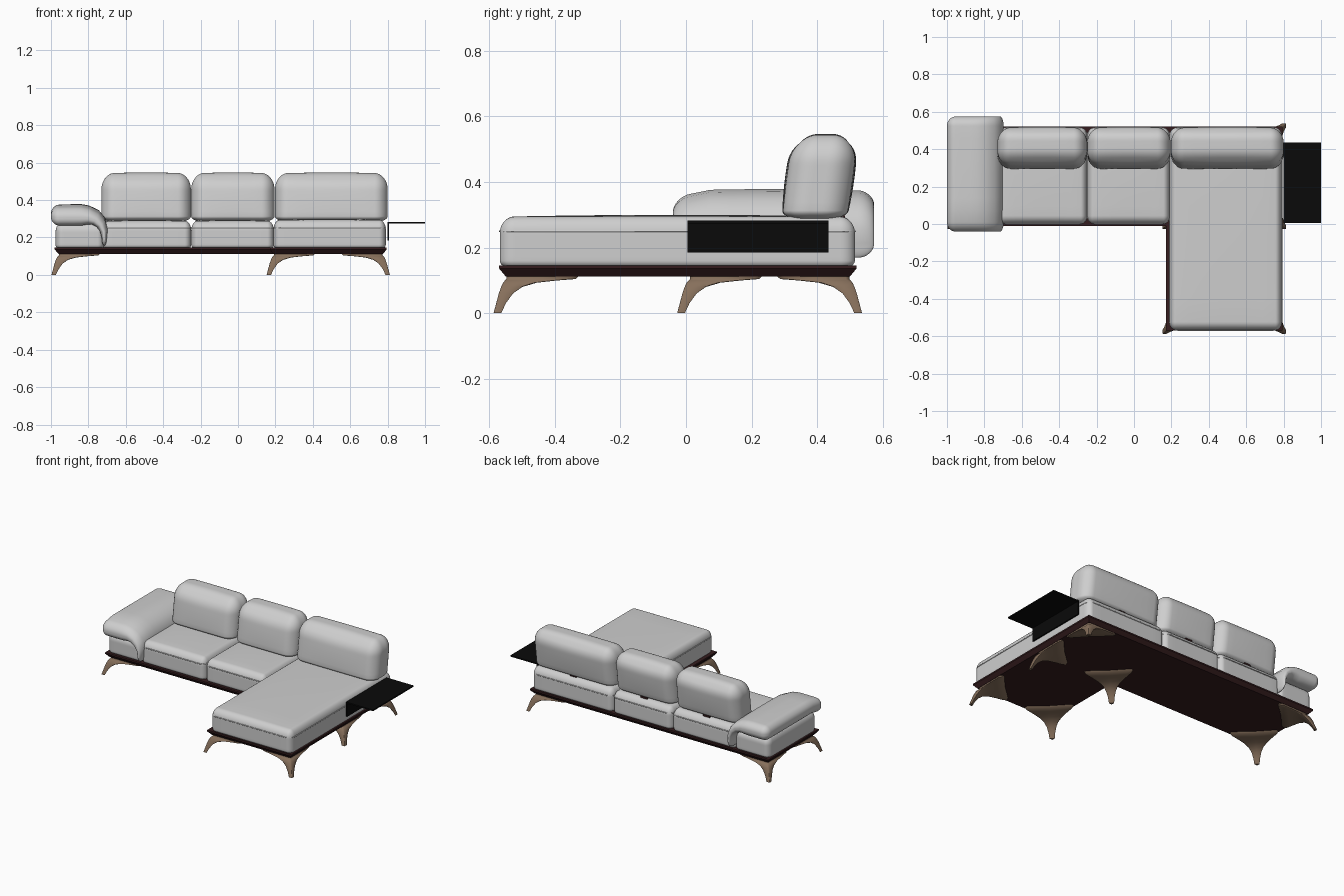
import bpy, bmesh, math
from mathutils import Vector

cube = bpy.data.objects.get("Cube")
if cube:
    bpy.data.objects.remove(cube)


def material(name, r, g, b):
    m = bpy.data.materials.new(name)
    m.use_nodes = True
    m.diffuse_color = (r, g, b, 1)
    bsdf = m.node_tree.nodes["Principled BSDF"]
    bsdf.inputs["Base Color"].default_value = (r, g, b, 1)
    bsdf.inputs["Roughness"].default_value = 0.6
    return m


LEATHER = material("light grey leather", 0.62, 0.62, 0.62)
PLINTH = material("dark maroon wood", 0.035, 0.012, 0.013)
BRONZE = material("tan bronze", 0.24, 0.16, 0.105)
BLACK = material("black lacquer", 0.003, 0.003, 0.003)


def finish(bm, name, mat, smooth=None):
    bmesh.ops.recalc_face_normals(bm, faces=bm.faces)
    mesh = bpy.data.meshes.new(name)
    bm.to_mesh(mesh)
    bm.free()
    mesh.materials.append(mat)
    ob = bpy.data.objects.new(name, mesh)
    bpy.context.collection.objects.link(ob)
    if smooth:
        bpy.ops.object.select_all(action="DESELECT")
        ob.select_set(True)
        bpy.context.view_layer.objects.active = ob
        bpy.ops.object.shade_smooth_by_angle(angle=math.radians(smooth))
    return ob


def cushion(name, lo, hi, r, puff=(0, 0, 0), low_r=None, deform=None):
    """Rounded box with a radius per axis, puffed faces and an optional bend."""
    corner, steps = 5, 18
    lo, hi = Vector(lo), Vector(hi)
    mid, half = (lo + hi) / 2, (hi - lo) / 2
    bm = bmesh.new()
    bmesh.ops.create_cube(bm, size=2)
    bmesh.ops.subdivide_edges(bm, edges=bm.edges[:], cuts=steps - 1, use_grid_fill=True)
    for v in bm.verts:
        core, d, w = Vector(), Vector(), Vector()
        for a in range(3):
            i = round((v.co[a] + 1) / 2 * steps)
            rad = low_r if (a == 2 and low_r and i < steps / 2) else r[a]
            flat = half[a] - rad
            edge = min(i, steps - i)
            sign = 1 if i > steps / 2 else -1
            if edge <= corner:
                core[a] = sign * flat
                d[a] = sign * math.tan((1 - edge / corner) * math.pi / 4)
            else:
                core[a] = flat * (2 * (i - corner) / (steps - 2 * corner) - 1)
            w[a] = (core[a] + d[a] * rad) / half[a]
            v.co[a] = rad
        d.normalize()
        p = Vector([core[a] + d[a] * v.co[a] for a in range(3)])
        for a in range(3):
            b, c = (a + 1) % 3, (a + 2) % 3
            p[a] += puff[a] * w[a] * (1 - w[b] ** 2) * (1 - w[c] ** 2)
        v.co = deform(p) if deform else p + mid
    return finish(bm, name, LEATHER, 60)


def box(name, lo, hi, mat):
    bm = bmesh.new()
    bmesh.ops.create_cube(bm, size=1)
    for v in bm.verts:
        v.co = [(l + h) / 2 + c * (h - l) for c, l, h in zip(v.co, lo, hi)]
    return finish(bm, name, mat)


def loft(name, rings, mat, smooth=None):
    bm = bmesh.new()
    loops = [[bm.verts.new(p) for p in ring] for ring in rings]
    n = len(loops[0])
    for a, b in zip(loops, loops[1:]):
        for i in range(n):
            bm.faces.new((a[i], a[(i + 1) % n], b[(i + 1) % n], b[i]))
    bm.faces.new(loops[0])
    bm.faces.new(loops[-1])
    return finish(bm, name, mat, smooth)


def seam(name, lo, hi, z, r=0.045):
    """Fine piping following a rounded rectangle."""
    cu = bpy.data.curves.new(name, "CURVE")
    cu.dimensions = "3D"
    cu.bevel_depth = 0.003
    cu.bevel_resolution = 1
    pts = []
    for q, (cx, cy) in enumerate(((hi[0] - r, hi[1] - r), (lo[0] + r, hi[1] - r),
                                  (lo[0] + r, lo[1] + r), (hi[0] - r, lo[1] + r))):
        for k in range(5):
            t = (q + k / 4) * math.pi / 2
            pts.append((cx + r * math.cos(t), cy + r * math.sin(t), z, 1))
    sp = cu.splines.new("POLY")
    sp.points.add(len(pts) - 1)
    for p, co in zip(sp.points, pts):
        p.co = co
    sp.use_cyclic_u = True
    ob = bpy.data.objects.new(name, cu)
    cu.materials.append(LEATHER)
    bpy.context.collection.objects.link(ob)


# L-shaped plinth, flared toward the top
CORNERS = [(-0.96, 0.50, -1, 1), (-0.96, 0.01, -1, -1), (0.19, 0.01, -1, -1),
           (0.19, -0.55, -1, -1), (0.775, -0.55, 1, -1), (0.775, 0.50, 1, 1)]
loft("plinth", [[(x + sx * o, y + sy * o, z) for x, y, sx, sy in CORNERS]
                for o, z in ((0, 0.112), (0.02, 0.136), (0.02, 0.146))], PLINTH)

# Splayed legs, each spreading into a triangular mounting pad
PROFILE = [(0, -0.037, 0.024), (0.03, -0.029, 0.030), (0.06, -0.021, 0.044),
           (0.08, -0.014, 0.066), (0.093, -0.008, 0.105), (0.1, -0.002, 0.165),
           (0.104, 0.002, 0.215), (0.113, 0.002, 0.225)]
OUTLINE = [(0, 0.05), (0.05, 0), (0.5, 0), (0.9, 0), (0.98, 0.04), (0.96, 0.12),
           (0.52, 0.52), (0.12, 0.96), (0.04, 0.98), (0, 0.9), (0, 0.5)]
for n, (x, y, sx, sy) in enumerate(CORNERS + [(0.775, 0.01, 1, -1)]):
    loft(f"leg_{n + 1}", [[(x - sx * (o + s * u), y - sy * (o + s * v), z)
                           for u, v in OUTLINE] for z, o, s in PROFILE], BRONZE, 50)

# Seat cushions with piping
SEATS = [("left_bay_seat", -0.725, -0.25, 0.0, 0.288),
         ("middle_seat", -0.25, 0.192, 0.0, 0.288),
         ("chaise_seat", 0.19, 0.79, -0.568, 0.294)]
for name, x0, x1, y0, top in SEATS:
    cushion(name, (x0, y0, 0.135), (x1, 0.515, top), (0.035, 0.045, 0.05),
            (0, 0, 0.006), low_r=0.025)
    seam(name + "_piping", (x0, y0), (x1, 0.515), 0.25)
cushion("arm_support", (-0.975, 0.0, 0.135), (-0.715, 0.515, 0.28),
        (0.035, 0.045, 0.05), low_r=0.025)

# Leaning back cushions and their brackets
for name, x0, x1 in (("right_back_cushion", -0.73, -0.252),
                     ("middle_back_cushion", -0.25, 0.195),
                     ("left_back_cushion", 0.198, 0.8)):
    mx = (x0 + x1) / 2

    def lean(p, mx=mx):
        return Vector((p.x + mx, p.y + 0.408 + 0.13 * p.z, p.z + 0.413))
    cushion(name, (x0, 0.31, 0.283), (x1, 0.506, 0.543), (0.07, 0.075, 0.085),
            (0, 0.008, 0.004), low_r=0.03, deform=lean)
    box(name + "_bracket", (mx - 0.025, 0.44, 0.275), (mx + 0.025, 0.485, 0.298), PLINTH)


# Draped armrest: flat pad that curls down over the seat side
def drape(p):
    s, t = p.x + 0.2, p.z
    run, rad = 0.19, 0.095
    arc = rad * math.pi / 2
    a = min(max((s - run) / arc, 0), 1)
    t *= 1 - 0.72 * min(max((s - 0.16) / 0.2, 0), 1)
    ang = a * math.pi / 2
    x = -1.0 + min(s, run) + rad * math.sin(ang)
    z = 0.325 - rad * (1 - math.cos(ang)) - max(0, s - run - arc)
    z -= 0.02 * max(0, -p.y - 0.2) / 0.1
    return Vector((x + t * math.sin(ang), p.y + 0.267, z + t * math.cos(ang)))


cushion("armrest", (-0.2, -0.307, -0.048), (0.2, 0.307, 0.048), (0.045, 0.05, 0.044),
        (0, 0, 0.006), deform=drape)

# Side table: thin top with a hanging panel
box("side_table_top", (0.8, 0.005, 0.274), (1.0, 0.435, 0.283), BLACK)
box("side_table_panel", (0.799, 0.005, 0.185), (0.808, 0.435, 0.28), BLACK)
